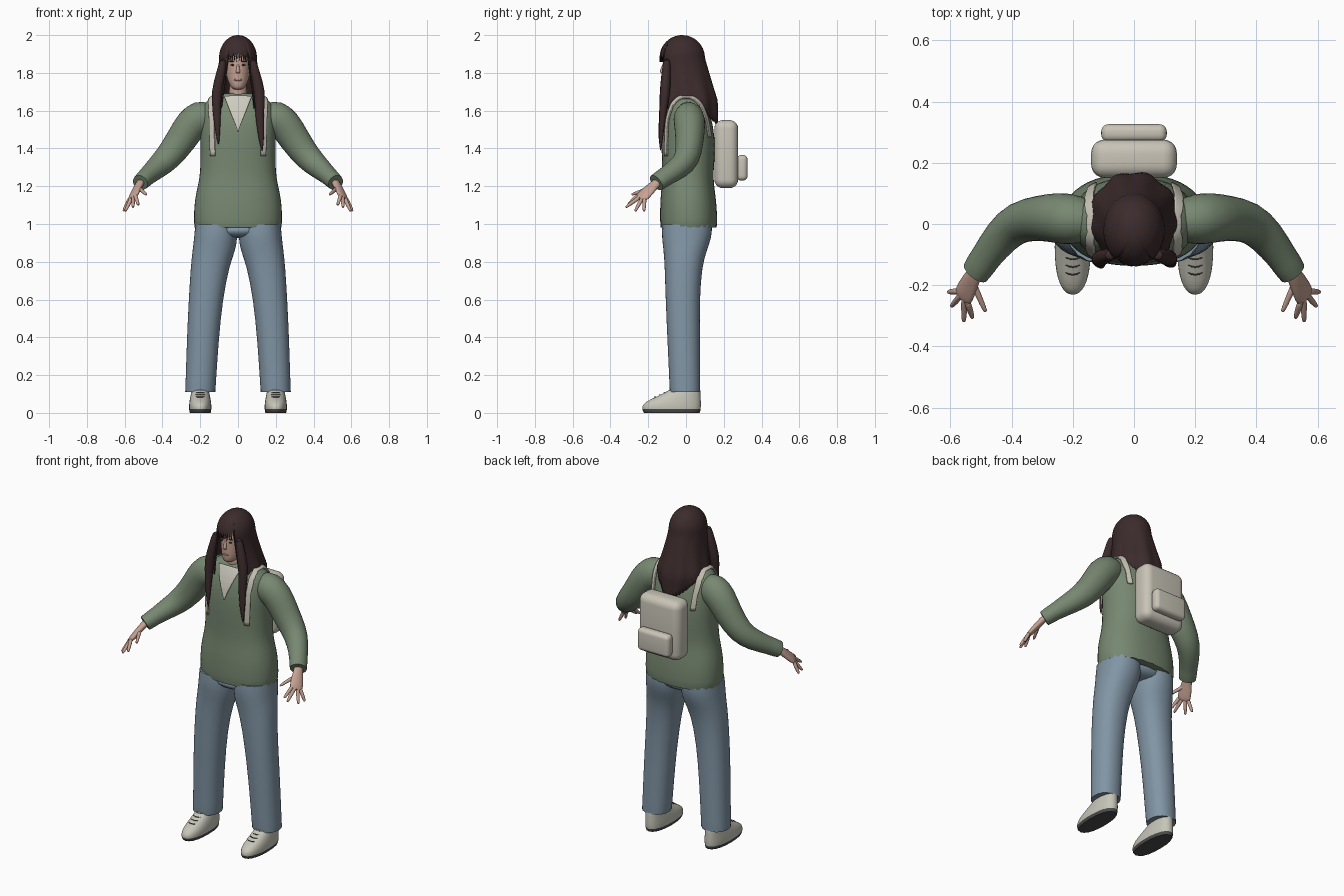
import bpy, bmesh
from math import sin, cos, pi, radians, sqrt, degrees
from mathutils import Vector

if "Cube" in bpy.data.objects:
    bpy.data.objects.remove(bpy.data.objects["Cube"], do_unlink=True)


def material(name, *rgb):
    m = bpy.data.materials.new(name)
    m.use_nodes = True
    m.diffuse_color = (*rgb, 1)
    m.node_tree.nodes["Principled BSDF"].inputs["Base Color"].default_value = (*rgb, 1)
    return m


HAIR = material("dark brown hair", .045, .024, .025)
SKIN = material("skin", .56, .36, .29)
LIPS = material("lips", .38, .2, .17)
KNIT = material("sage knit", .185, .245, .165)
DENIM = material("blue denim", .22, .3, .375)
SHIRT = material("undershirt cream", .62, .6, .52)
PACK = material("backpack cream", .58, .55, .47)
SHOE = material("shoe off white", .56, .56, .48)
SOLE = material("dark sole", .07, .07, .07)


def finish(name, bm, mat, mirror=False, sub=1):
    """Turn a bmesh into a smooth, optionally mirrored object."""
    bmesh.ops.recalc_face_normals(bm, faces=bm.faces)
    mesh = bpy.data.meshes.new(name)
    bm.to_mesh(mesh)
    bm.free()
    ob = bpy.data.objects.new(name, mesh)
    bpy.context.collection.objects.link(ob)
    mesh.materials.append(mat)
    bpy.ops.object.select_all(action='DESELECT')
    ob.select_set(True)
    bpy.context.view_layer.objects.active = ob
    bpy.ops.object.shade_smooth_by_angle(angle=radians(60))
    if mirror:
        ob.modifiers.new("mirror", 'MIRROR').use_mirror_merge = False
    if sub:
        s = ob.modifiers.new("smooth", 'SUBSURF')
        s.levels = s.render_levels = sub
    return ob


def tube(name, stations, mat, side=(1, 0, 0), axis=None, sides=16, power=2,
         mirror=False, hem=False):
    """Loft of oval rings; each station is x, y, z, radius along side, other radius."""
    bm = bmesh.new()
    crease = bm.edges.layers.float.new("crease_edge")
    pts = [Vector(s[:3]) for s in stations]
    rings = []
    for i, (x, y, z, a, b) in enumerate(stations):
        t = Vector(axis) if axis else pts[min(i + 1, len(pts) - 1)] - pts[max(i - 1, 0)]
        t.normalize()
        u = Vector(side) - t * t.dot(Vector(side))
        u.normalize()
        v = t.cross(u)
        ring = []
        for k in range(sides):
            c, s = cos(2 * pi * k / sides), sin(2 * pi * k / sides)
            c, s = [(1 if q > 0 else -1) * abs(q) ** (2 / power) for q in (c, s)]
            ring.append(bm.verts.new(pts[i] + u * a * c + v * b * s))
        rings.append(ring)
    for r, q in zip(rings, rings[1:]):
        for k in range(sides):
            j = (k + 1) % sides
            bm.faces.new((r[k], r[j], q[j], q[k]))
    for ring in (rings[0], rings[-1]):
        cap = bm.faces.new(ring)
        if hem:
            for e in cap.edges:
                e[crease] = .9
    return finish(name, bm, mat, mirror)


def sheet(name, rows, mat, thick, mirror=False, wrap=None):
    """Thin cloth or hair surface, optionally laid onto another object."""
    bm = bmesh.new()
    grid = [[bm.verts.new(p) for p in row] for row in rows]
    for r, q in zip(grid, grid[1:]):
        for k in range(len(r) - 1):
            bm.faces.new((r[k], r[k + 1], q[k + 1], q[k]))
    bmesh.ops.remove_doubles(bm, verts=bm.verts, dist=1e-5)
    ob = finish(name, bm, mat, mirror, 0)
    if wrap:
        s = ob.modifiers.new("divide", 'SUBSURF')
        s.subdivision_type = 'SIMPLE'
        s.levels = s.render_levels = 2
        w = ob.modifiers.new("lay on", 'SHRINKWRAP')
        w.target = wrap
        w.wrap_mode = 'ABOVE_SURFACE'
        w.offset = .006
    sol = ob.modifiers.new("thickness", 'SOLIDIFY')
    sol.thickness = thick
    sol.offset = 0 if wrap else -1
    return ob


def blob(name, centre, size, mat, mirror=False):
    bm = bmesh.new()
    bmesh.ops.create_uvsphere(bm, u_segments=12, v_segments=8, radius=1)
    bmesh.ops.scale(bm, vec=size, verts=bm.verts)
    bmesh.ops.translate(bm, vec=centre, verts=bm.verts)
    return finish(name, bm, mat, mirror, 0)


def box(name, low, high, round_by):
    bm = bmesh.new()
    bmesh.ops.create_cube(bm, size=1)
    low, high = Vector(low), Vector(high)
    bmesh.ops.scale(bm, vec=high - low, verts=bm.verts)
    bmesh.ops.translate(bm, vec=(low + high) / 2, verts=bm.verts)
    bmesh.ops.bevel(bm, geom=bm.edges[:], offset=round_by, segments=5, profile=.5,
                    affect='EDGES')
    return finish(name, bm, PACK, sub=0)


UP = (0, 0, 1)

# Sweater body, sleeves
body = [(.98, .232, .014, .15), (1.02, .236, .014, .153), (1.12, .233, .012, .15),
        (1.2, .215, .01, .14), (1.27, .2, .01, .135), (1.4, .2, .013, .145),
        (1.52, .203, .008, .138), (1.6, .2, .005, .118), (1.65, .175, .003, .095),
        (1.68, .12, 0, .078), (1.69, .085, -.01, .06)]
sweater = tube("sweater_body", [(0, y, z, a, b) for z, a, y, b in body], KNIT,
               axis=UP, sides=24, power=2.3, hem=True)
tube("sleeves", [(.15, .01, 1.56, .07, .08), (.2, .015, 1.565, .085, .1),
                 (.25, .02, 1.53, .085, .09), (.3, .02, 1.445, .076, .083),
                 (.375, .01, 1.345, .07, .073), (.43, -.035, 1.298, .062, .062),
                 (.485, -.11, 1.25, .052, .048), (.495, -.125, 1.24, .053, .049),
                 (.518, -.158, 1.218, .05, .044)],
     KNIT, side=(0, 1, 0), mirror=True, hem=True)

# Undershirt: front V and collar
rows = []
for i in range(9):
    f = i / 8
    rows.append([(k * .0375 * max(f, .02), -.135 + .05 * f, 1.49 + .19 * f)
                 for k in range(-2, 3)])
sheet("undershirt_front", rows, SHIRT, .005, wrap=sweater)
tube("undershirt_collar", [(0, -.015, 1.64, .072, .062), (0, -.015, 1.69, .066, .058)],
     SHIRT, axis=UP, hem=True)

# Backpack with pocket and shoulder straps
box("backpack", (-.14, .15, 1.19), (.14, .276, 1.55), .045)
box("backpack_pocket", (-.107, .268, 1.23), (.107, .326, 1.365), .024)
strap = [(-.13, 1.36), (-.12, 1.45), (-.11, 1.55), (-.08, 1.63), (-.03, 1.68),
         (.03, 1.68), (.08, 1.63), (.12, 1.55), (.15, 1.46)]
sheet("backpack_straps", [[(x, y, z) for x in (.128, .146, .164)] for y, z in strap],
      PACK, .008, mirror=True, wrap=sweater)

# Jeans
tube("jeans_seat", [(0, .005, .925, .1, .09), (0, .005, .95, .19, .125),
                    (0, .005, 1.0, .222, .137)], DENIM, axis=UP, sides=20)
tube("jeans_legs", [(.115, .006, 1.0, .113, .134), (.117, .004, .93, .116, .134),
                    (.127, -.004, .86, .115, .116), (.148, -.014, .78, .103, .1),
                    (.171, -.018, .6, .091, .091), (.187, -.012, .38, .085, .087),
                    (.198, -.006, .14, .081, .082), (.2, -.005, .11, .081, .082)],
     DENIM, axis=UP, sides=20, power=2.2, mirror=True, hem=True)

# Shoes with dark soles and laces
outline = [(0, -.225, .075, .056), (.018, -.235, .08, .06), (.045, -.233, .081, .06),
           (.07, -.195, .08, .056), (.1, -.125, .078, .05), (.13, -.075, .075, .044)]
shoes = tube("shoes", [(.2, (f + k) / 2, z, w, (k - f) / 2) for z, f, k, w in outline],
             SHOE, axis=UP, sides=20, power=2.3, mirror=True, hem=True)
shoes.data.materials.append(SOLE)
for face in shoes.data.polygons:
    if face.center.z < .015:
        face.material_index = 1
for i in range(4):
    y, z = -.17 + .025 * i, .083 + .011 * i
    tube(f"shoe_lace_{i + 1}", [(.2 + d * .026, y + .012 * abs(d), z + .002, .003, .003)
                                for d in (-1, 0, 1)], SOLE, side=UP, sides=6, mirror=True)

# Hands
across = Vector((.6, .7, -.35)).normalized()
knuckle = Vector((.56, -.24, 1.137))
tube("palms", [(.51, -.14, 1.228, .027, .021), (.522, -.165, 1.21, .027, .02),
               (.538, -.195, 1.18, .036, .018), (.555, -.23, 1.146, .04, .016),
               (.563, -.246, 1.13, .036, .011)], SKIN, side=across, mirror=True)
tips = {"index_fingers": (-.029, (.527, -.308, 1.1)),
        "middle_fingers": (-.01, (.556, -.32, 1.088)),
        "ring_fingers": (.01, (.597, -.27, 1.067)),
        "little_fingers": (.028, (.607, -.222, 1.067))}
fingers = {n: (knuckle + across * o, Vector(t)) for n, (o, t) in tips.items()}
fingers["thumbs"] = (Vector((.525, -.195, 1.19)), Vector((.484, -.288, 1.155)))
for name, (a, b) in fingers.items():
    tube(name, [(*a.lerp(b, f), r, r) for f, r in
                ((-.15, .01), (.1, .0115), (.55, .01), (.9, .008), (1, .005))],
         SKIN, side=across, sides=10, mirror=True)

# Head, neck and face
tube("neck", [(0, -.02, 1.62, .055, .055), (0, -.025, 1.7, .047, .05),
              (0, -.03, 1.78, .047, .05)], SKIN, axis=UP)
skull = [(1.71, -.088, .022, .024), (1.728, -.076, .042, .048), (1.77, -.05, .06, .075),
         (1.82, -.035, .068, .09), (1.87, -.03, .071, .095), (1.92, -.025, .068, .09),
         (1.96, -.02, .045, .06)]
tube("head", [(0, y, z, a, b) for z, y, a, b in skull], SKIN, axis=UP, sides=20)
tube("nose", [(0, -.118, 1.85, .006, .006), (0, -.125, 1.825, .008, .008),
              (0, -.129, 1.806, .013, .012), (0, -.124, 1.797, .01, .008)],
     SKIN, axis=UP, sides=10)
blob("eyes", (.028, -.116, 1.842), (.012, .004, .0045), HAIR, mirror=True)
blob("eyebrows", (.03, -.115, 1.86), (.017, .004, .003), HAIR, mirror=True)
blob("mouth", (0, -.123, 1.763), (.022, .004, .006), LIPS)


# Long hair: crown, fringe and back curtain in one sheet
def hair_point(angle, z):
    f = min(max((1.88 - z) / .23, 0), 1)
    k = sqrt(max(0, 1 - ((z - 1.88) / .12) ** 2)) if z > 1.88 else 1
    rx = (.1 + .046 * f ** 1.5) * k - max(0, 1.64 - z) * .25
    ry = (.12 + .032 * f) * k
    wave = 1 + .03 * f * sin(9 * angle + 1)
    return (rx * wave * sin(angle), -.02 + .037 * f - ry * wave * cos(angle), z)


def hair_end(angle, i):
    a = abs(degrees(angle))
    if a < 34:
        return (1.912, 1.865, 1.9, 1.858)[i % 4]
    if a < 110:
        return 1.6 + .012 * (i % 3)
    return 1.6 - .1 * (a - 110) / 70 + .012 * (i % 2)


COLS, ROWS = 96, 22
rows = []
for j in range(ROWS + 1):
    row = []
    for i in range(COLS + 1):
        angle = -pi + 2 * pi * i / COLS
        row.append(hair_point(angle, 2 - (2 - hair_end(angle, i)) * (j / ROWS) ** 1.7))
    rows.append(row)
sheet("long_hair", rows, HAIR, .008)

# Front locks hanging over the chest
tube("right_front_lock", [(-.075, -.1, 1.88, .02, .02), (-.09, -.105, 1.8, .026, .026),
                          (-.115, -.112, 1.7, .03, .03), (-.113, -.122, 1.6, .024, .02),
                          (-.108, -.135, 1.5, .015, .013), (-.103, -.14, 1.415, .003, .003)],
     HAIR, sides=10)
tube("left_front_lock", [(.075, -.1, 1.88, .02, .02), (.09, -.105, 1.8, .026, .026),
                         (.118, -.11, 1.7, .032, .03), (.112, -.12, 1.6, .025, .02),
                         (.122, -.132, 1.48, .02, .014), (.128, -.135, 1.38, .003, .003)],
     HAIR, sides=10)
